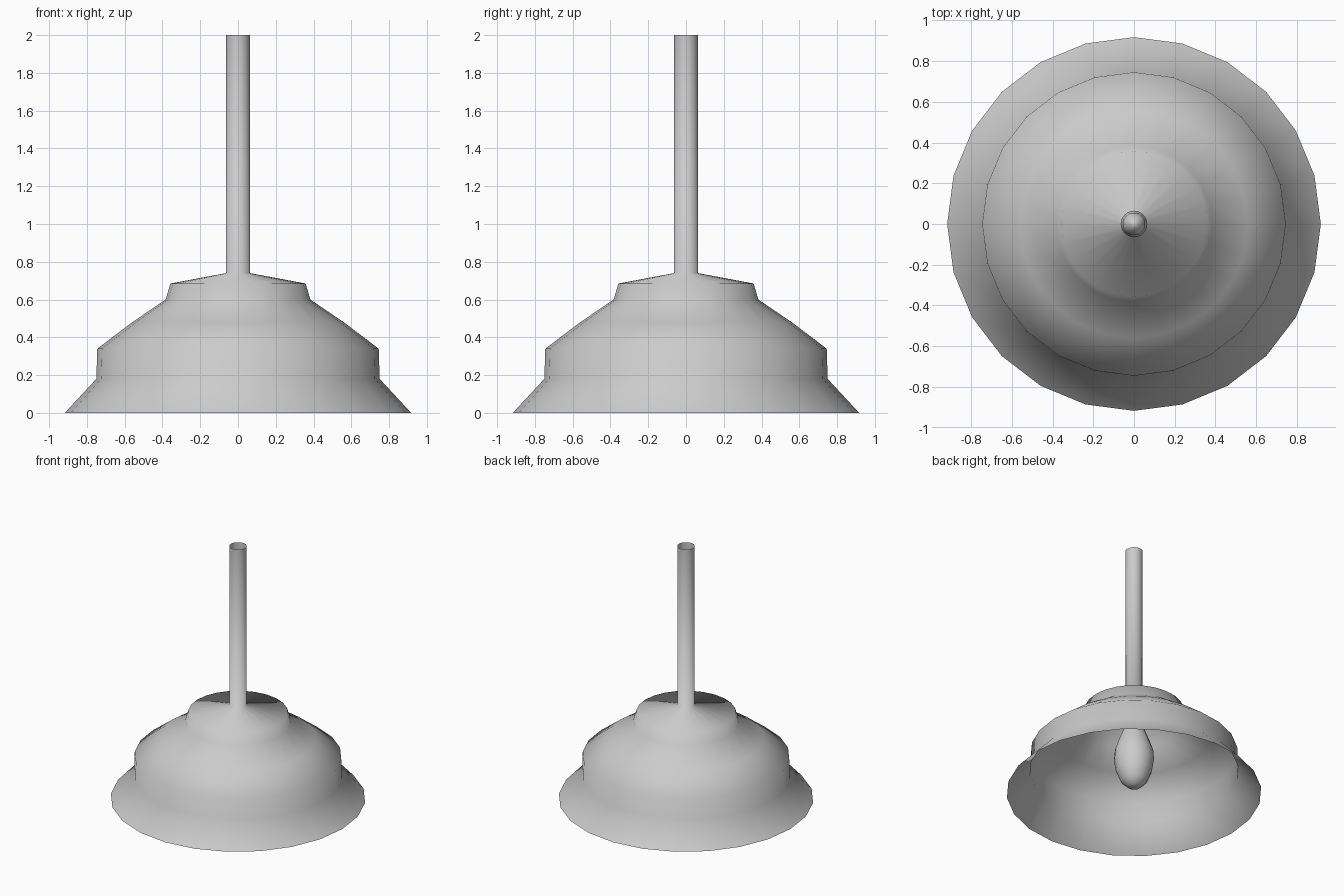
import bpy, bmesh, math

if "Cube" in bpy.data.objects:
    bpy.data.objects.remove(bpy.data.objects["Cube"])


def lathe(name, profile, sides):
    """Spin an (r, z) profile round the z axis into a smooth surface."""
    bm = bmesh.new()
    rings = []
    for r, z in profile:
        if r == 0:
            rings.append([bm.verts.new((0, 0, z))] * sides)
        else:
            rings.append([bm.verts.new((r * math.cos(2 * math.pi * i / sides),
                                        r * math.sin(2 * math.pi * i / sides), z))
                          for i in range(sides)])
    for a, b in zip(rings, rings[1:]):
        for i in range(sides):
            j = (i + 1) % sides
            corners = list(dict.fromkeys((a[i], a[j], b[j], b[i])))
            bm.faces.new(corners).smooth = True
    mesh = bpy.data.meshes.new(name)
    bm.to_mesh(mesh)
    bm.free()
    obj = bpy.data.objects.new(name, mesh)
    bpy.context.collection.objects.link(obj)
    return obj


# Open bell shade running up into the hollow hanging rod
lathe("shade_and_rod", [(0.917, 0), (0.75, 0.18), (0.745, 0.34), (0.56, 0.48),
                        (0.383, 0.60), (0.358, 0.685), (0.063, 0.74), (0.063, 2.0)], 24)

# Pear-shaped bulb with its contact tip inside the rod
lathe("bulb", [(0, 0.04), (0.05, 0.052), (0.095, 0.095), (0.13, 0.18), (0.145, 0.27),
               (0.138, 0.35), (0.11, 0.43), (0.075, 0.52), (0.058, 0.60),
               (0.055, 0.72), (0.02, 0.77), (0, 0.775)], 16)
